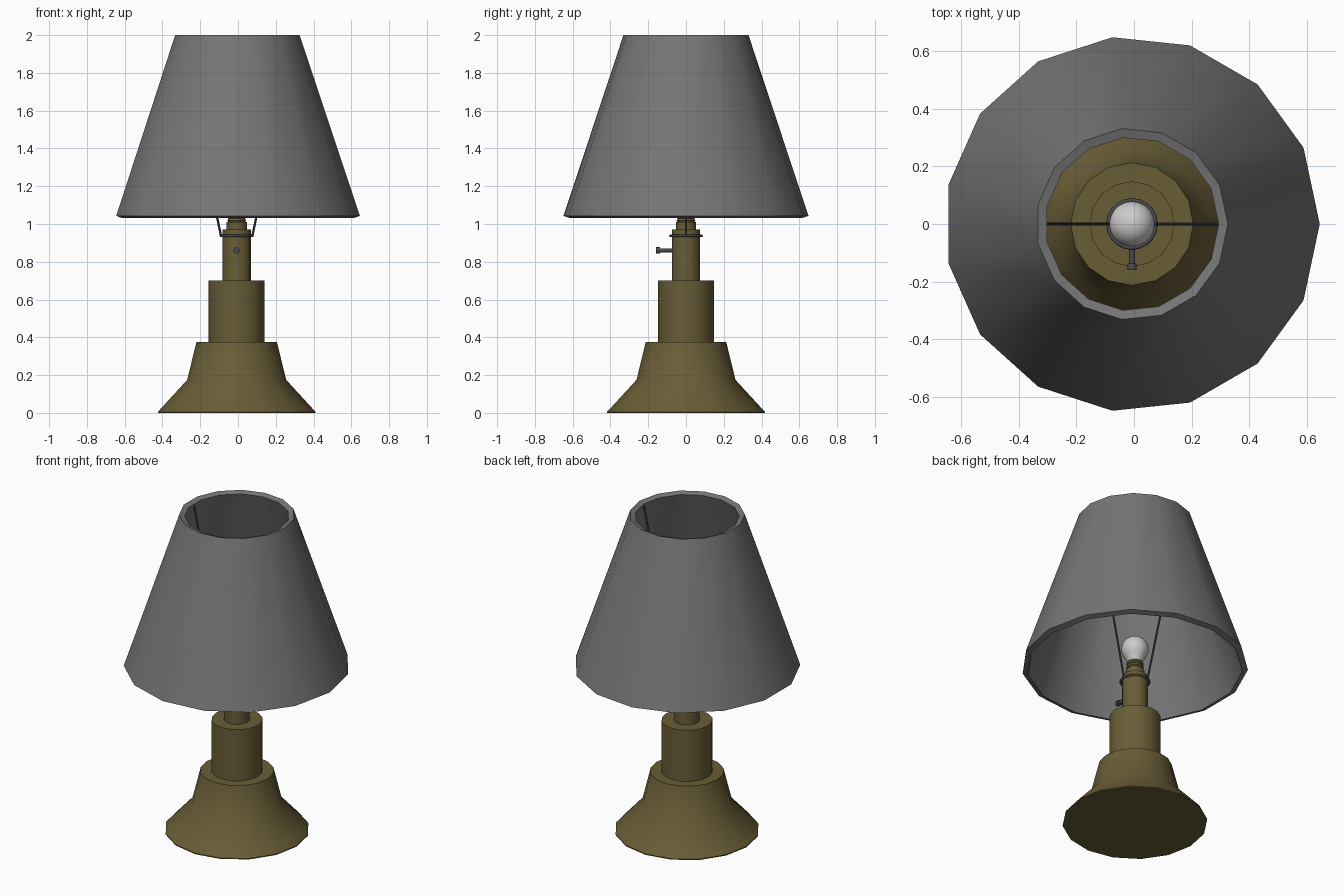
import bpy, bmesh, math
from mathutils import Vector

if "Cube" in bpy.data.objects:
    bpy.data.objects.remove(bpy.data.objects["Cube"])

CX = -0.007  # the axis sits slightly left because the shade has an odd number of sides


def material(name, rgb):
    m = bpy.data.materials.new(name)
    m.diffuse_color = (*rgb, 1)
    m.use_nodes = True
    m.node_tree.nodes["Principled BSDF"].inputs["Base Color"].default_value = m.diffuse_color
    return m


brass = material("brass", (0.14, 0.11, 0.037))
cloth = material("shade_grey", (0.18, 0.18, 0.18))
steel = material("dark_steel", (0.07, 0.07, 0.07))


def finish(obj, mat, angle=35):
    if mat:
        obj.data.materials.append(mat)
    bpy.ops.object.select_all(action='DESELECT')
    obj.select_set(True)
    bpy.context.view_layer.objects.active = obj
    bpy.ops.object.shade_smooth_by_angle(angle=math.radians(angle))
    return obj


def lathe(name, profile, sides, mat, closed=False):
    """Revolve (radius, z) points; open profiles are capped, closed ones form a ring."""
    bm = bmesh.new()
    rings = [[bm.verts.new((CX + r * math.cos(2 * math.pi * i / sides),
                            r * math.sin(2 * math.pi * i / sides), z))
              for i in range(sides)] for r, z in profile]
    pairs = list(zip(rings, rings[1:]))
    if closed:
        pairs.append((rings[-1], rings[0]))
    else:
        bm.faces.new(rings[0][::-1])
        bm.faces.new(rings[-1])
    for a, b in pairs:
        for i in range(sides):
            j = (i + 1) % sides
            bm.faces.new((a[i], a[j], b[j], b[i]))
    bmesh.ops.recalc_face_normals(bm, faces=bm.faces)
    mesh = bpy.data.meshes.new(name)
    bm.to_mesh(mesh)
    bm.free()
    obj = bpy.data.objects.new(name, mesh)
    bpy.context.collection.objects.link(obj)
    return finish(obj, mat)


def rod(name, a, b, radius, mat, sides=10):
    a, b = Vector(a), Vector(b)
    d = b - a
    bpy.ops.mesh.primitive_cylinder_add(
        vertices=sides, radius=radius, depth=d.length, location=(a + b) / 2,
        rotation=d.to_track_quat('Z', 'Y').to_euler())
    obj = bpy.context.object
    obj.name = name
    return finish(obj, mat, 40)


# Stepped brass foot and column
lathe("base", [(0.417, 0), (0.417, 0.006), (0.262, 0.175), (0.213, 0.375),
               (0.148, 0.375), (0.148, 0.70), (0.075, 0.70), (0.075, 0.97),
               (0.054, 0.97)], 16, brass)

# Lamp socket with ridged thread
thread = [(0.054, 0.96), (0.054, 1.01)]
for i in range(3):
    z = 1.01 + i * 0.018
    thread += [(0.044, z), (0.050, z + 0.009), (0.044, z + 0.018)][(1 if i else 0):]
lathe("socket", thread, 16, brass)

# Bulb: tapered neck running into a sphere
globe = [(0.079 * math.cos(math.radians(t)), 1.152 + 0.079 * math.sin(math.radians(t)))
         for t in range(-20, 90, 12)]
lathe("bulb", [(0.038, 1.055), (0.046, 1.075), (0.062, 1.105)] + globe + [(0.002, 1.231)],
      20, None)

# Shade: thin tapered ring with edges square to its slope
lathe("shade", [(0.652, 1.043), (0.333, 2.0), (0.301, 1.989), (0.620, 1.032)],
      15, cloth, closed=True)

# Shade carrier: ring around the neck and two spokes up to the rim
bpy.ops.mesh.primitive_torus_add(major_segments=20, minor_segments=8, major_radius=0.083,
                                 minor_radius=0.007, location=(CX, 0, 0.937))
ring = bpy.context.object
ring.name = "carrier_ring"
finish(ring, steel, 60)
for side, label in ((-1, "left"), (1, "right")):
    rod(f"carrier_wire_{label}", (CX + side * 0.083, 0, 0.937),
        (CX + side * 0.302, 0, 1.975), 0.006, steel, 8)

# Switch stem and knob on the front
rod("switch_stem", (CX, -0.065, 0.86), (CX, -0.14, 0.86), 0.011, steel)
rod("switch_knob", (CX, -0.137, 0.86), (CX, -0.16, 0.86), 0.017, steel)
